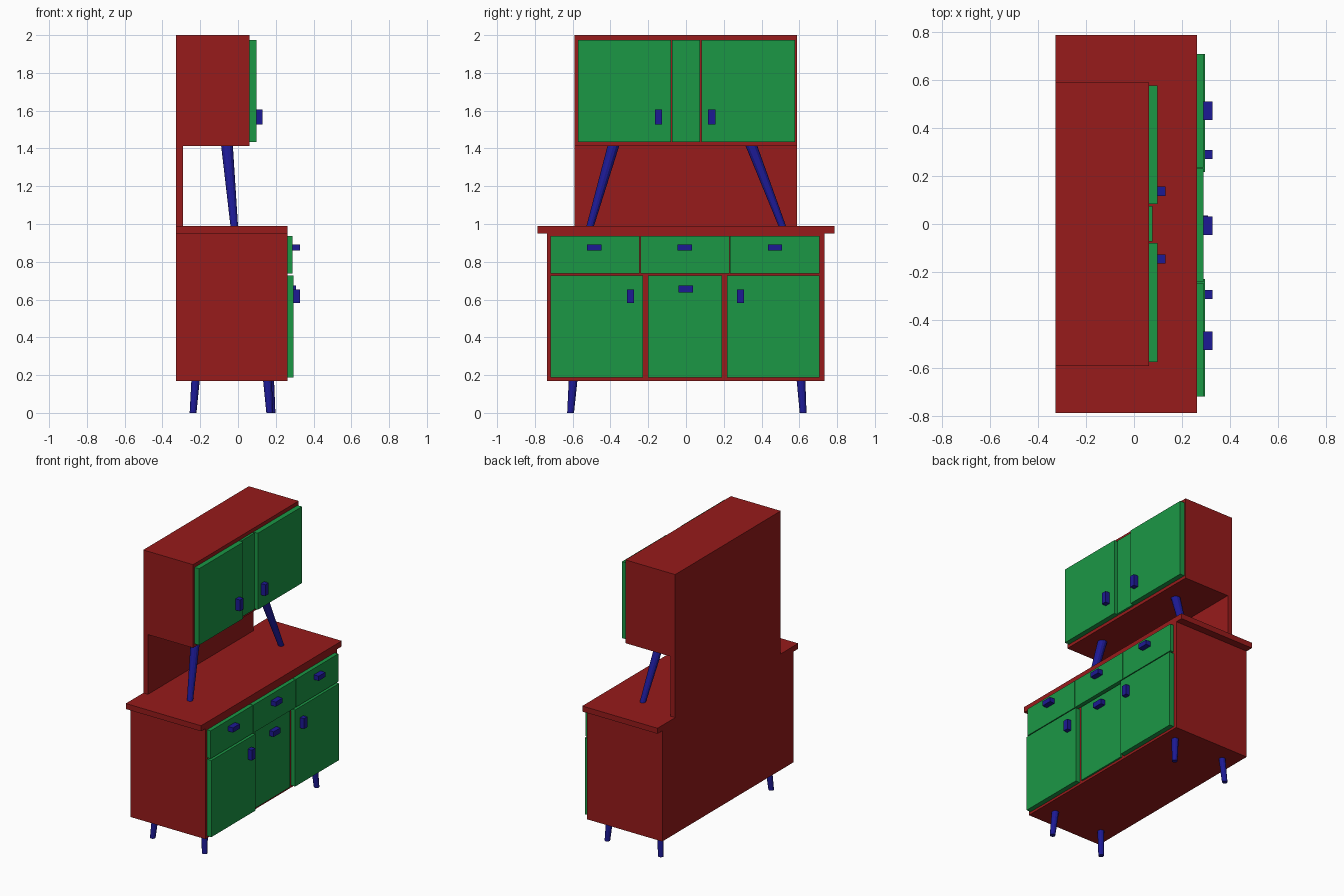
import bpy, bmesh, math

if "Cube" in bpy.data.objects:
    bpy.data.objects.remove(bpy.data.objects["Cube"])


def material(name, color):
    m = bpy.data.materials.new(name)
    m.diffuse_color = (*color, 1)
    m.use_nodes = True
    m.node_tree.nodes["Principled BSDF"].inputs["Base Color"].default_value = m.diffuse_color
    return m


RED = material("red_wood", (0.31, 0.011, 0.011))
GREEN = material("green_front", (0.011, 0.31, 0.06))
BLUE = material("blue_fittings", (0.012, 0.01, 0.3))


def finish(name, bm, mat):
    bmesh.ops.recalc_face_normals(bm, faces=bm.faces)
    mesh = bpy.data.meshes.new(name)
    bm.to_mesh(mesh)
    bm.free()
    mesh.materials.append(mat)
    ob = bpy.data.objects.new(name, mesh)
    bpy.context.collection.objects.link(ob)
    return ob


def box(name, x, y, z, mat):
    """Box from (min, max) ranges."""
    bm = bmesh.new()
    bmesh.ops.create_cube(bm, size=1)
    for v in bm.verts:
        v.co = [r[0] + (c + 0.5) * (r[1] - r[0]) for r, c in zip((x, y, z), v.co)]
    return finish(name, bm, mat)


def leg(name, bottom, top, r_bottom, r_top, sides=12):
    """Slanted, tapered leg with level ends."""
    bm = bmesh.new()
    rings = []
    for (cx, cy, cz), r in ((bottom, r_bottom), (top, r_top)):
        rings.append([bm.verts.new((cx + r * math.cos(a), cy + r * math.sin(a), cz))
                      for a in (math.tau * i / sides for i in range(sides))])
    for ring in rings:
        bm.faces.new(ring)
    for i in range(sides):
        j = (i + 1) % sides
        bm.faces.new((rings[0][i], rings[0][j], rings[1][j], rings[1][i]))
    return finish(name, bm, BLUE)


BACK, FRONT, UPPER_FRONT = -0.327, 0.261, 0.062

# Carcass
box("lower_cabinet", (BACK, FRONT), (-0.735, 0.732), (0.17, 0.951), RED)
box("countertop", (BACK, FRONT), (-0.785, 0.785), (0.951, 0.99), RED)
box("back_panel", (BACK, -0.29), (-0.59, 0.588), (0.99, 1.412), RED)
box("upper_cabinet", (BACK, UPPER_FRONT), (-0.59, 0.588), (1.412, 2.0), RED)

# Upper doors and recessed centre panel
for side, y, hy in (("left", (-0.573, -0.08), -0.146), ("right", (0.083, 0.576), 0.136)):
    box(f"upper_door_{side}", (UPPER_FRONT, 0.097), y, (1.434, 1.974), GREEN)
    box(f"upper_door_handle_{side}", (0.097, 0.131), (hy - 0.019, hy + 0.019), (1.526, 1.606), BLUE)
box("upper_centre_panel", (UPPER_FRONT, 0.077), (-0.073, 0.074), (1.434, 1.974), GREEN)

# Drawers
for i in range(3):
    y0 = -0.718 + i * 0.476
    box(f"drawer_{i + 1}", (FRONT, 0.289), (y0, y0 + 0.472), (0.739, 0.936), GREEN)
    hy = -0.485 + i * 0.478
    box(f"drawer_handle_{i + 1}", (0.289, 0.327), (hy - 0.038, hy + 0.038), (0.859, 0.892), BLUE)

# Lower doors and recessed centre door
for side, y, hy in (("left", (-0.718, -0.228), -0.293), ("right", (0.217, 0.707), 0.289)):
    box(f"lower_door_{side}", (FRONT, 0.295), y, (0.187, 0.728), GREEN)
    box(f"lower_door_handle_{side}", (0.295, 0.327), (hy - 0.019, hy + 0.019), (0.581, 0.654), BLUE)
box("lower_centre_door", (FRONT, 0.273), (-0.2, 0.191), (0.187, 0.728), GREEN)
box("lower_centre_handle", (0.273, 0.307), (-0.04, 0.036), (0.638, 0.675), BLUE)

# Splayed feet
for side, y_top, y_bot, dx in (("left", -0.598, -0.611, -0.006), ("right", 0.609, 0.62, 0.006)):
    leg(f"front_leg_{side}", (0.174 + dx, y_bot, 0), (0.162 + dx, y_top, 0.17), 0.018, 0.023)
    leg(f"back_leg_{side}", (-0.238, y_bot, 0), (-0.225, y_top, 0.17), 0.018, 0.022)

# Slanted struts carrying the upper cabinet
for side, y_top, y_bot in (("left", -0.385, -0.507), ("right", 0.347, 0.509)):
    leg(f"strut_{side}", (-0.02, y_bot, 0.99), (-0.058, y_top, 1.412), 0.02, 0.031)
